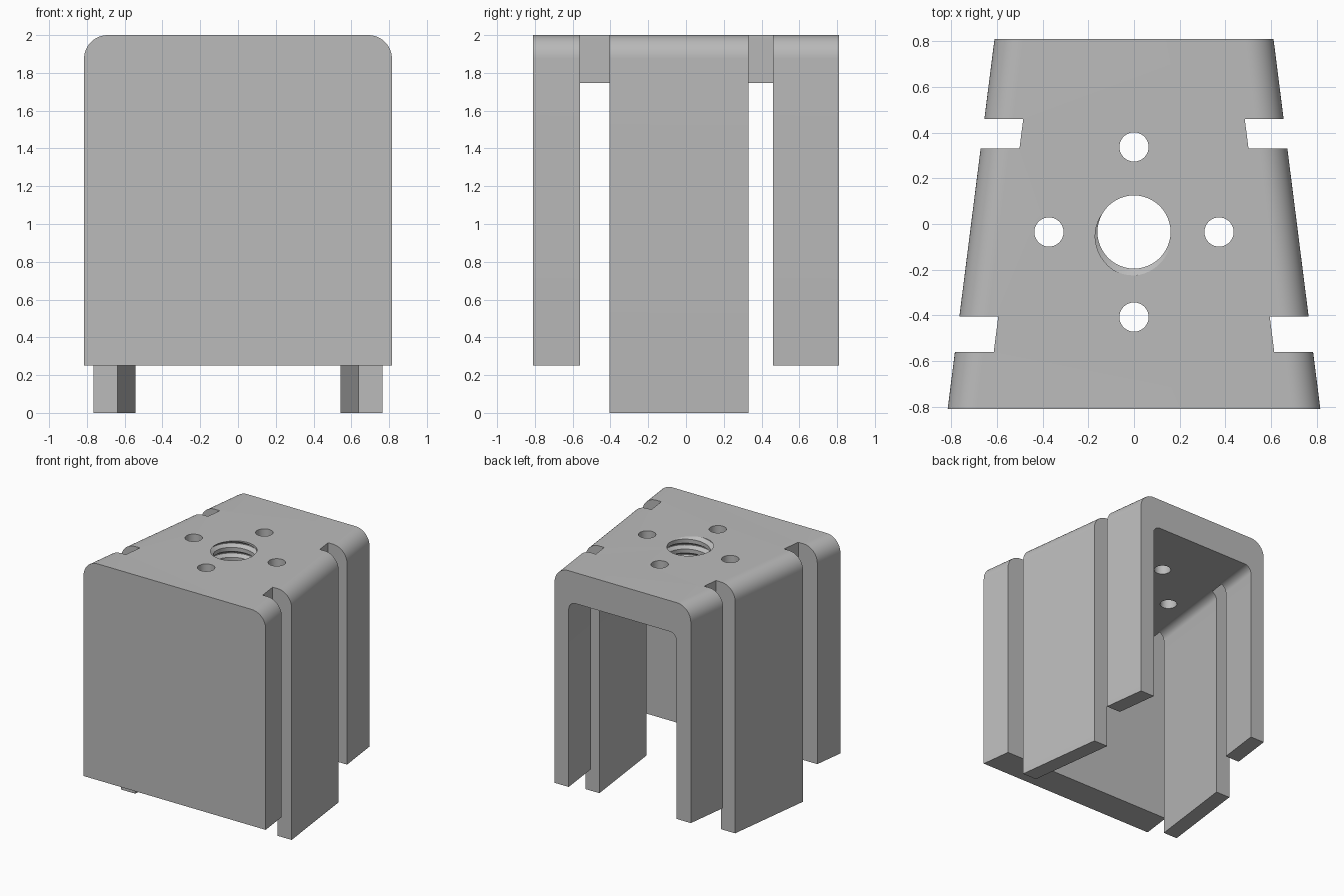
import bpy, bmesh
from math import sin, cos, pi, tau, radians

if "Cube" in bpy.data.objects:
    bpy.data.objects.remove(bpy.data.objects["Cube"], do_unlink=True)

FRONT, BACK = -0.81, 0.81
HOLE_Y = -0.035

grey = bpy.data.materials.new("plain grey")
grey.use_nodes = True
grey.diffuse_color = (0.5, 0.5, 0.5, 1)
grey.node_tree.nodes["Principled BSDF"].inputs["Base Color"].default_value = (0.5, 0.5, 0.5, 1)


def half_width(y):
    return 0.815 - (y - FRONT) * 0.1265


def finish(name, bm):
    bmesh.ops.recalc_face_normals(bm, faces=bm.faces)
    mesh = bpy.data.meshes.new(name)
    bm.to_mesh(mesh)
    bm.free()
    mesh.materials.append(grey)
    obj = bpy.data.objects.new(name, mesh)
    bpy.context.collection.objects.link(obj)
    return obj


def loft(name, loop_a, loop_b):
    """Solid between two matching outlines."""
    bm = bmesh.new()
    a = [bm.verts.new(p) for p in loop_a]
    b = [bm.verts.new(p) for p in loop_b]
    bm.faces.new(a)
    bm.faces.new(b)
    for i in range(len(a)):
        j = (i + 1) % len(a)
        bm.faces.new((a[i], a[j], b[j], b[i]))
    return finish(name, bm)


def arch(y, inset, bottom, top, radius, steps=12):
    """Outline with rounded top corners, following the taper."""
    w = half_width(y) - inset
    right = [(w, y, bottom)]
    for i in range(steps + 1):
        t = pi / 2 * i / steps
        right.append((w - radius + radius * cos(t), y, top - radius + radius * sin(t)))
    return right + [(-x, y, z) for x, y, z in reversed(right)]


def arch_solid(name, y0, y1, *shape):
    return loft(name, arch(y0, *shape), arch(y1, *shape))


def block(name, outline, z0, z1):
    return loft(name, [(x, y, z0) for x, y in outline], [(x, y, z1) for x, y in outline])


def round_hole(x, y, radius):
    ring = [(x + radius * cos(tau * i / 32), y + radius * sin(tau * i / 32)) for i in range(32)]
    return block("hole_cutter", ring, 1.5, 2.2)


def thread_cutter(pitch=0.08, turns=8, n=48):
    """Screw-shaped core: a groove profile wound upward, capped at both ends."""
    profile = [(0.2, 0.16), (0.46, 0.19), (0.54, 0.19), (0.8, 0.16)]
    start = 2 - pitch * (4.5 + 260 / 360)
    bm = bmesh.new()
    rows = 4 * turns
    grid = []
    for i in range(n):
        a = tau * i / n
        column = []
        for k in range(rows):
            frac, r = profile[k % 4]
            z = start + pitch * (k // 4 + frac + i / n)
            column.append(bm.verts.new((r * cos(a), HOLE_Y + r * sin(a), z)))
        grid.append(column)
    for i in range(n):
        shift = 4 if i == n - 1 else 0
        nxt = grid[(i + 1) % n]
        for k in range(rows - 1 - shift):
            bm.faces.new((grid[i][k], nxt[k + shift], nxt[k + 1 + shift], grid[i][k + 1]))
    low = bm.verts.new((0, HOLE_Y, start - 0.1))
    high = bm.verts.new((0, HOLE_Y, start + pitch * (turns + 2)))
    for e in [e for e in bm.edges if e.is_boundary]:
        mid = (e.verts[0].co.z + e.verts[1].co.z) / 2
        bm.faces.new((*e.verts, low if mid < 1.9 else high))
    return finish("thread_cutter", bm)


# Tapered outer body
body = arch_solid("tapered_housing", FRONT, BACK, 0, 0, 2, 0.125)

# Cavity open at the back and bottom
cutters = [arch_solid("cavity_cutter", -0.56, 1, 0.127, -0.5, 1.75, 0.0625)]

# Side slots that split the walls
for y0, y1 in ((-0.56, -0.405), (0.33, 0.46)):
    x0, x1 = half_width(y0) - 0.17, half_width(y1) - 0.17
    for s in (-1, 1):
        outline = [(s * x0, y0), (s * 1.5, y0), (s * 1.5, y1), (s * x1, y1)]
        cutters.append(block("slot_cutter", outline, -0.6, 2.3))

# Shorter front wall and rear legs
for y0, y1 in ((-1.2, -0.48), (0.4, 1.2)):
    cutters.append(block("trim_cutter", [(-2, y0), (2, y0), (2, y1), (-2, y1)], -0.7, 0.25))

# Threaded centre hole and four plain holes around it
cutters.append(thread_cutter())
for dx, dy in ((1, 0), (-1, 0), (0, 1), (0, -1)):
    cutters.append(round_hole(0.372 * dx, HOLE_Y + 0.372 * dy, 0.064))

bpy.context.view_layer.objects.active = body
for cutter in cutters:
    cutter.hide_render = True
    mod = body.modifiers.new("cut", "BOOLEAN")
    mod.operation = "DIFFERENCE"
    mod.solver = "EXACT"
    mod.object = cutter
    bpy.ops.object.modifier_apply(modifier=mod.name)
    bpy.data.objects.remove(cutter, do_unlink=True)

for obj in bpy.context.selected_objects:
    obj.select_set(False)
body.select_set(True)
bpy.ops.object.shade_smooth_by_angle(angle=radians(30))
